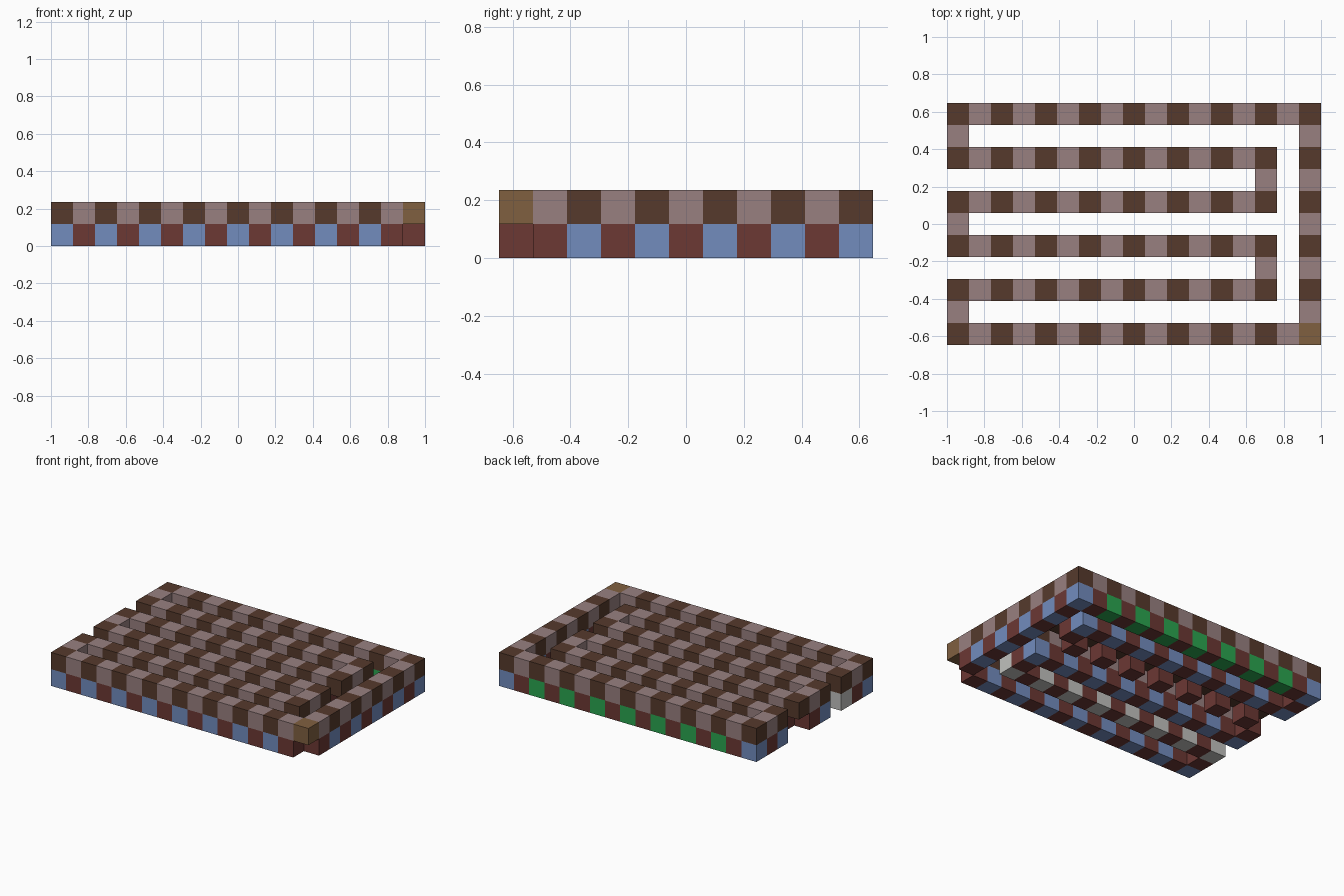
import bpy
import bmesh
from mathutils import Matrix, Vector

COLS, ROWS = 17, 11
S = 2 / COLS  # block size

default = bpy.data.objects.get("Cube")
if default:
    bpy.data.objects.remove(default, do_unlink=True)


def material(name, r, g, b):
    """Flat material from 0-255 display values, stored as linear."""
    def lin(c):
        c /= 255
        return c / 12.92 if c <= 0.04045 else ((c + 0.055) / 1.055) ** 2.4
    colour = (lin(r), lin(g), lin(b), 1)
    m = bpy.data.materials.new(name)
    m.use_nodes = True
    m.diffuse_color = colour
    bsdf = next(n for n in m.node_tree.nodes if n.type == "BSDF_PRINCIPLED")
    bsdf.inputs["Base Color"].default_value = colour
    bsdf.inputs["Roughness"].default_value = 0.9
    return m


# Part name -> colour
PARTS = {
    "dark_top_blocks": material("dark brown", 86, 58, 44),
    "light_top_blocks": material("dusty mauve", 152, 128, 128),
    "start_block": material("tan", 128, 96, 64),
    "red_base_blocks": material("brick red", 108, 56, 52),
    "blue_base_blocks": material("soft blue", 114, 140, 190),
    "green_base_blocks": material("green", 42, 165, 80),
    "white_base_blocks": material("pale grey", 192, 193, 190),
}

# Winding track on the grid: long rows, a side column and end connectors
track = {(i, j) for j in range(0, ROWS, 2) for i in range(COLS - 2)}
track |= {(i, j) for j in (0, ROWS - 1) for i in (COLS - 2, COLS - 1)}
track |= {(COLS - 1, j) for j in range(ROWS)}
track |= {(0, j) for j in (1, 5, 9)} | {(COLS - 3, j) for j in (3, 7)}


def top_part(i, j):
    if (i, j) == (COLS - 1, 0):
        return "start_block"
    return "light_top_blocks" if (i + j) % 2 else "dark_top_blocks"


def base_part(i, j):
    if (i + j) % 2:
        return "red_base_blocks"
    if i == COLS - 1:
        return "blue_base_blocks" if j else None  # open under the start block
    if j == 6:
        return None                               # gaps in this row
    if j == 2:
        return "white_base_blocks"
    if j == ROWS - 1 and i > 0:
        return "green_base_blocks"
    return "blue_base_blocks"


blocks = {}
for i, j in track:
    blocks[i, j, 1] = top_part(i, j)
    if base_part(i, j):
        blocks[i, j, 0] = base_part(i, j)

# One object per part, leaving out faces hidden between touching blocks
for name, mat in PARTS.items():
    bm = bmesh.new()
    for cell in sorted(c for c in blocks if blocks[c] == name):
        i, j, k = cell
        centre = Vector((i + 0.5 - COLS / 2, j + 0.5 - ROWS / 2, k + 0.5)) * S
        verts = bmesh.ops.create_cube(
            bm, size=S, matrix=Matrix.Translation(centre))["verts"]
        hidden = []
        for f in {f for v in verts for f in v.link_faces}:
            step = (f.calc_center_median() - centre) / (S / 2)
            if tuple(c + round(d) for c, d in zip(cell, step)) in blocks:
                hidden.append(f)
        bmesh.ops.delete(bm, geom=hidden, context="FACES")
    mesh = bpy.data.meshes.new(name)
    bm.to_mesh(mesh)
    bm.free()
    mesh.materials.append(mat)
    bpy.context.collection.objects.link(bpy.data.objects.new(name, mesh))
